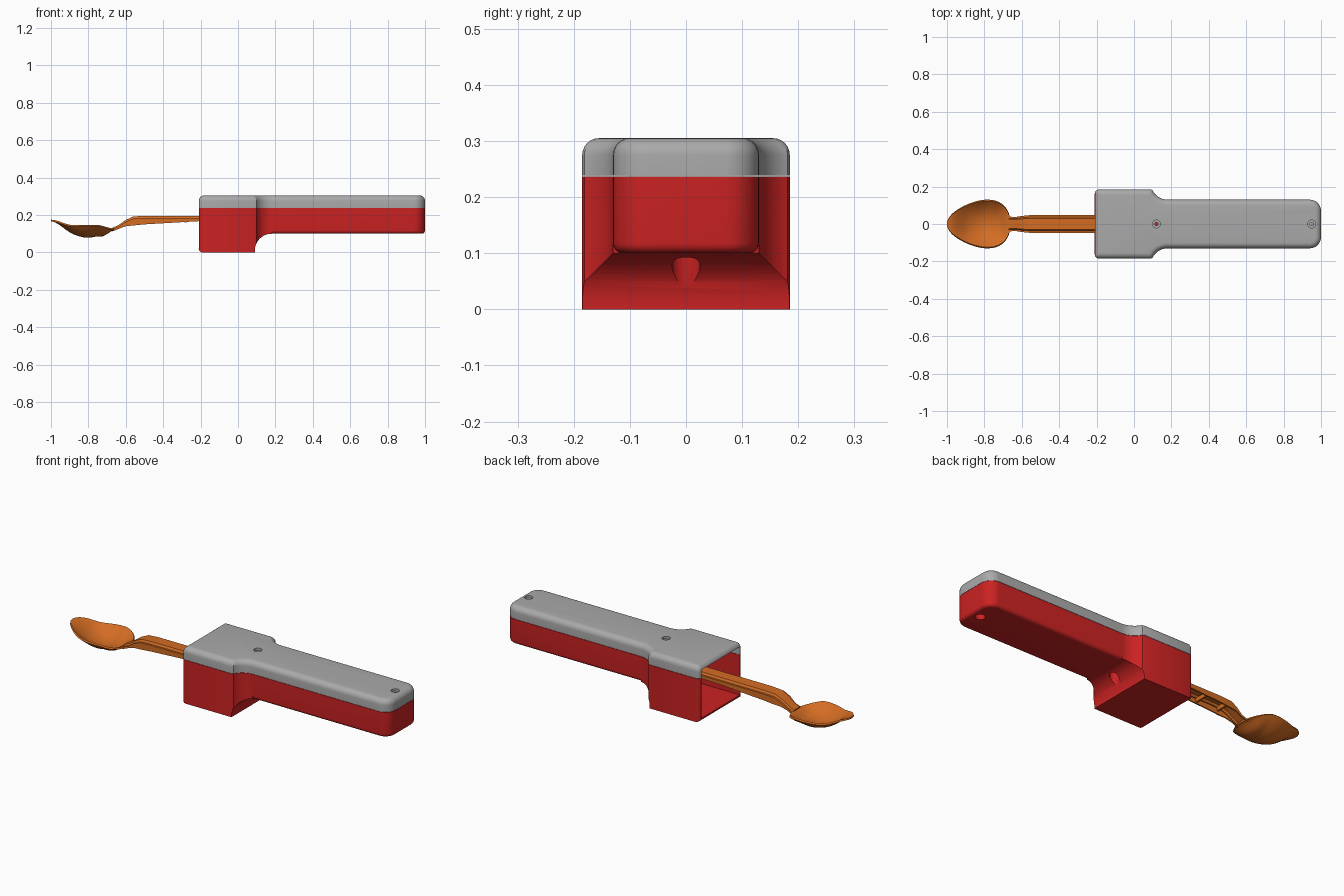
import bpy, bmesh, math
from mathutils import Vector

if "Cube" in bpy.data.objects:
    bpy.data.objects.remove(bpy.data.objects["Cube"])


def material(name, color):
    m = bpy.data.materials.new(name)
    m.diffuse_color = (*color, 1)
    m.use_nodes = True
    m.node_tree.nodes["Principled BSDF"].inputs["Base Color"].default_value = m.diffuse_color
    return m


RED = material("red plastic", (0.60, 0.016, 0.016))
GREY = material("grey plastic", (0.40, 0.40, 0.40))
ORANGE = material("orange plastic", (0.65, 0.15, 0.017))


def make(name, bm, mat):
    bmesh.ops.remove_doubles(bm, verts=bm.verts, dist=1e-5)
    bmesh.ops.recalc_face_normals(bm, faces=bm.faces)
    me = bpy.data.meshes.new(name)
    bm.to_mesh(me)
    bm.free()
    me.materials.append(mat)
    ob = bpy.data.objects.new(name, me)
    bpy.context.collection.objects.link(ob)
    return ob


def loft(name, rings, mat):
    """Closed rings of equal length, skinned and capped."""
    bm = bmesh.new()
    rows = [[bm.verts.new(p) for p in r] for r in rings]
    n = len(rows[0])
    for a, b in zip(rows, rows[1:]):
        for i in range(n):
            bm.faces.new((a[i], a[(i + 1) % n], b[(i + 1) % n], b[i]))
    bm.faces.new(rows[0])
    bm.faces.new(rows[-1])
    return make(name, bm, mat)


def box(name, x0, x1, w, z0, z1, mat):
    ring = [(x0, -w), (x1, -w), (x1, w), (x0, w)]
    return loft(name, [[(x, y, z) for x, y in ring] for z in (z0, z1)], mat)


def cylinder(name, x, r, z0, z1, mat, n=24):
    ring = arc(x, 0, r, 0, 360 - 360 / n, n)
    return loft(name, [[(px, py, z) for px, py in ring] for z in (z0, z1)], mat)


def activate(ob):
    bpy.ops.object.select_all(action='DESELECT')
    ob.select_set(True)
    bpy.context.view_layer.objects.active = ob


def boolean(ob, tool, op='DIFFERENCE'):
    mod = ob.modifiers.new("cut", 'BOOLEAN')
    mod.operation, mod.solver, mod.object = op, 'EXACT', tool
    activate(ob)
    bpy.ops.object.modifier_apply(modifier=mod.name)
    bpy.data.objects.remove(tool)


def smooth(ob, deg=35):
    activate(ob)
    bpy.ops.object.shade_smooth_by_angle(angle=math.radians(deg))


def arc(cx, cy, r, a0, a1, n):
    return [(cx + r * math.cos(math.radians(a0 + (a1 - a0) * i / (n - 1))),
             cy + r * math.sin(math.radians(a0 + (a1 - a0) * i / (n - 1)))) for i in range(n)]


def interp(table, x):
    """Smooth interpolation through (x, value) pairs."""
    for (x0, a), (x1, b) in zip(table, table[1:]):
        if x <= x1:
            t = max(0, (x - x0) / (x1 - x0))
            return a + (b - a) * t * t * (3 - 2 * t)
    return table[-1][1]


def outline(i):
    """Plan of the case, inset by i: wide head, concave neck, long grip."""
    w, g, rc = 0.185 - i, 0.13 - i, 0.09 + i
    r1, r2 = max(0.022 - i, 0.002), 0.06 - i
    half = arc(-0.21 + i + r1, w - r1, r1, 180, 90, 6)
    # the neck arc meets the head side with a small rounded shoulder
    a = 180 + math.degrees(math.asin((0.22 - w + 0.012) / rc))
    neck = arc(0.18, 0.22, rc, a, 270, 12)
    half += [(neck[0][0] - 0.014, w), (neck[0][0] - 0.004, w - 0.004)] + neck
    half += arc(1 - i - r2, g - r2, r2, 90, 0, 9)
    return half + [(x, -y) for x, y in reversed(half)]


def at(ring, z):
    return [(x, y, z) for x, y in ring]


SEAM = 0.237

# Lower case: head with concave neck, cut from plan and side profile
body = loft("lower_case", [at(outline(0), -0.01), at(outline(0), SEAM)], RED)
side = arc(-0.19, 0.02, 0.02, 180, 270, 6) + [(0.09, 0)] + arc(0.18, 0.01, 0.09, 180, 90, 14)
side += [(0.18, 0.3), (-0.21, 0.3)]
boolean(body, loft("side_profile", [[(x, y, z) for x, z in side] for y in (-0.3, 0.3)], RED), 'INTERSECT')


# Grip with softly rounded lower edges
def grip_ring(i):
    r = 0.06 - i
    h = [(0.11, 0.13 - i)] + arc(0.94, 0.07, r, 90, 0, 9)
    return h + [(x, -y) for x, y in reversed(h)]


R = 0.018
grip = [at(grip_ring(R - R * math.sin(t)), 0.10 + R - R * math.cos(t))
        for t in [math.pi / 2 * k / 5 for k in range(6)]]
grip.append(at(grip_ring(0), SEAM))
boolean(body, loft("grip", grip, RED), 'UNION')

# Lid with rounded top edge
B = 0.03
lid = [at(outline(0), SEAM + 0.0015)]
lid += [at(outline(B - B * math.cos(t)), 0.305 - B + B * math.sin(t))
        for t in [math.pi / 2 * k / 6 for k in range(7)]]
lid = loft("lid", lid, GREY)

# Hollow interior, open at the spoon end
for ob, mat, z0, z1 in ((body, RED, 0.02, 0.26), (lid, GREY, 0.2, 0.283)):
    boolean(ob, box("head_cavity", -0.3, 0.07, 0.165, z0, z1, mat))
    boolean(ob, box("grip_cavity", 0.0, 0.88, 0.11, max(z0, 0.16), z1, mat))

# Screw recesses above and below
for x in (0.12, 0.95):
    boolean(lid, cylinder("recess", x, 0.021, 0.292, 0.35, GREY))
    boolean(lid, cylinder("screw_hole", x, 0.010, 0.26, 0.35, GREY, 6))
    boolean(body, cylinder("bottom_recess", x, 0.025, -0.05, 0.14, RED))
smooth(body)
smooth(lid)


# Spoon handle: channel section with a raised spine and side flanges
def section(x, w, zb, zf, zt):
    h = [(0.85 * w, zb), (w, zb), (w, zf), (0.78 * w, zf), (0.64 * w, zt)]
    inner = [(0.56 * w, zt - 0.008), (0.72 * w, zf - 0.006), (0.85 * w, zf - 0.006)]
    pts = h + [(-y, z) for y, z in reversed(h)]
    pts += [(-y, z) for y, z in reversed(inner)] + inner
    return [(x, y, z) for y, z in pts]


stations = [(0.05, 0.048, 0.170, 0.185, 0.196), (-0.21, 0.048, 0.167, 0.185, 0.196),
            (-0.50, 0.048, 0.150, 0.184, 0.196), (-0.56, 0.047, 0.144, 0.181, 0.192),
            (-0.60, 0.043, 0.140, 0.164, 0.174), (-0.635, 0.037, 0.127, 0.139, 0.149),
            (-0.67, 0.040, 0.113, 0.124, 0.132)]
smooth(loft("spoon_handle", [section(*s) for s in stations], ORANGE), 30)

# Cross ribs under the handle
for i, x in enumerate((-0.28, -0.42, -0.55)):
    box("handle_rib_%d" % (i + 1), x - 0.005, x + 0.005, 0.042, 0.16, 0.182, ORANGE)

# Spoon bowl: egg-shaped dished shell
RIM = [(-1.0, 0.175), (-0.88, 0.146), (-0.76, 0.148), (-0.66, 0.128)]
DEPTH = [(-1.0, 0.0), (-0.80, 0.060), (-0.74, 0.052), (-0.66, 0.0)]
NX, NY = 28, 16
bm = bmesh.new()
rows = []
for i in range(NX + 1):
    t = math.pi * (0.01 + 0.98 * i / NX)
    x = -0.83 - 0.17 * math.cos(t)
    w = 0.124 * math.sin(t - 0.3 * math.sin(t))
    row = []
    for j in range(NY + 1):
        v = math.sin(math.pi * (j / NY - 0.5))
        z = interp(RIM, x) - interp(DEPTH, x) * (1 - abs(v) ** 2.2)
        row.append(bm.verts.new((x, w * v, z)))
    rows.append(row)
for a, b in zip(rows, rows[1:]):
    for j in range(NY):
        bm.faces.new((a[j], b[j], b[j + 1], a[j + 1]))
bowl = make("spoon_bowl", bm, ORANGE)
if sum((p.normal for p in bowl.data.polygons), Vector()).z < 0:
    bowl.data.flip_normals()
shell = bowl.modifiers.new("shell", 'SOLIDIFY')
shell.thickness, shell.offset = 0.009, -1
activate(bowl)
bpy.ops.object.modifier_apply(modifier="shell")
smooth(bowl, 50)
